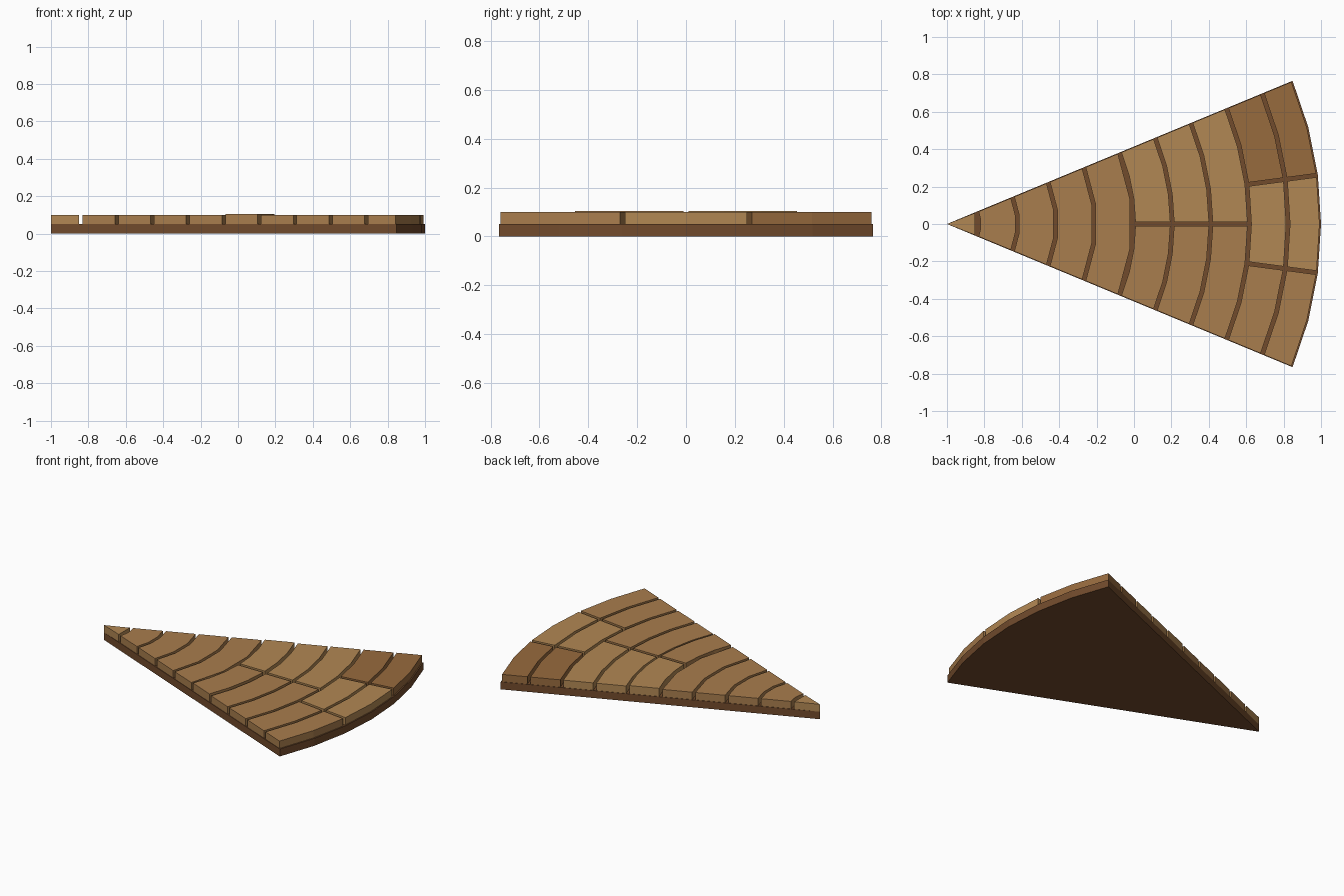
import bpy, bmesh
from math import radians, degrees, asin, sin, cos

if "Cube" in bpy.data.objects:
    bpy.data.objects.remove(bpy.data.objects["Cube"])

HALF = 22.5      # half wedge angle in degrees
GAP = 0.02       # joint width
APEX = -1.0      # x of the wedge tip


def material(name, rgb):
    m = bpy.data.materials.new(name)
    m.diffuse_color = [(c / 255) ** 2.2 for c in rgb] + [1]
    m.use_nodes = True
    m.node_tree.nodes["Principled BSDF"].inputs["Base Color"].default_value = m.diffuse_color
    return m


LIGHT = material("light_wood", (176, 134, 84))
MID = material("mid_wood", (167, 124, 78))
DARK = material("dark_wood", (150, 106, 64))
BASE = material("base_wood", (113, 76, 48))


def sector(name, r0, r1, a0, a1, segs, z0, z1, mat, in0=0.0, in1=0.0):
    """Extruded ring sector about the apex; in0/in1 inset the radial sides."""
    def arc(r):
        lo = a0 + degrees(asin(min(1, in0 / r)))
        hi = a1 - degrees(asin(min(1, in1 / r)))
        angles = [lo] + [a0 + (a1 - a0) * i / segs for i in range(1, segs)] + [hi]
        return [(APEX + r * cos(radians(a)), r * sin(radians(a))) for a in angles]

    bm = bmesh.new()
    outer = arc(r1)
    inner = arc(r0) if r0 > 0 else [(APEX, 0)] * (segs + 1)
    if r0 > 0:
        pts = outer + inner[::-1]
    else:
        pts = outer + [(APEX, 0)]
    face = bm.faces.new([bm.verts.new((x, y, z0)) for x, y in pts])
    top = bmesh.ops.extrude_face_region(bm, geom=[face])["geom"]
    bmesh.ops.translate(bm, vec=(0, 0, z1 - z0),
                        verts=[v for v in top if isinstance(v, bmesh.types.BMVert)])
    bmesh.ops.recalc_face_normals(bm, faces=bm.faces)
    me = bpy.data.meshes.new(name)
    bm.to_mesh(me)
    bm.free()
    me.materials.append(mat)
    ob = bpy.data.objects.new(name, me)
    bpy.context.collection.objects.link(ob)


# base slab
sector("base_slab", 0, 2.0, -HALF, HALF, 6, 0, 0.05, BASE)

# joint radii between the rows of planks
joints = [0.172 + 0.2065 * k for k in range(9)]

# pointed tip plank
sector("tip_plank", 0, joints[0] - GAP / 2, -HALF, HALF, 1, 0.05, 0.10, LIGHT, 0.003, 0.003)

# rows: one plank, then two, then three per row
for k in range(9):
    r0 = joints[k] + GAP / 2
    r1 = joints[k + 1] - GAP / 2 if k < 8 else 1.992
    if k < 4:
        mats, segs = [MID], 3
    elif k < 7:
        mats, segs = [MID, LIGHT], 3
    else:
        mats, segs = [MID, LIGHT, DARK], 2
    n = len(mats)
    step = 2 * HALF / n
    top = 0.105 if k == 4 else 0.10
    for i, mat in enumerate(mats):
        a0 = -HALF + i * step
        sector(f"plank_row{k + 1}_{i + 1}", r0, r1, a0, a0 + step, segs, 0.05, top, mat,
               0.003 if i == 0 else GAP / 2, 0.003 if i == n - 1 else GAP / 2)
